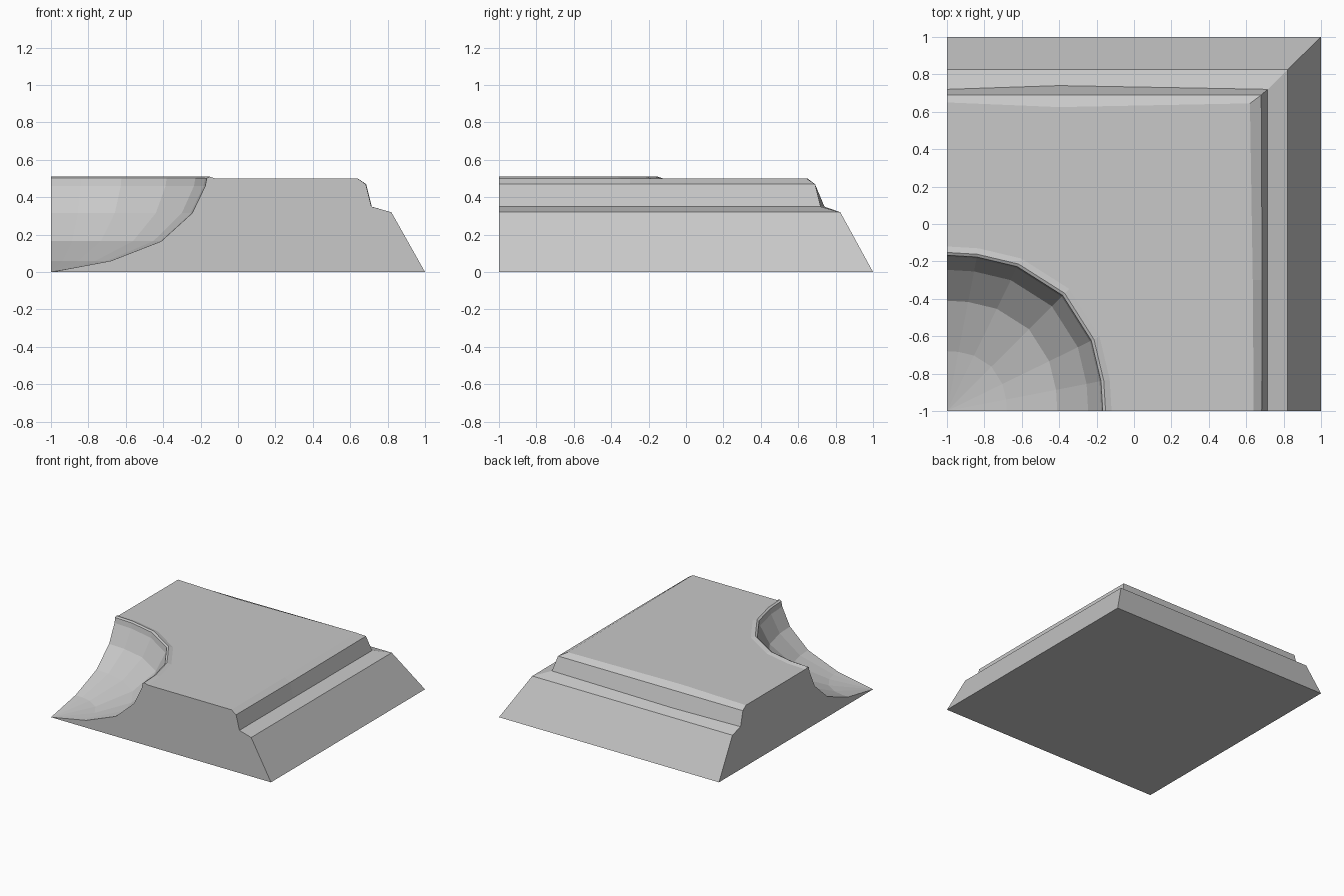
import bpy, bmesh
from math import sin, cos, radians

if "Cube" in bpy.data.objects:
    bpy.data.objects.remove(bpy.data.objects["Cube"], do_unlink=True)

stone = bpy.data.materials.new("grey_stone")
stone.use_nodes = True
GREY = (0.58, 0.58, 0.58, 1)
stone.diffuse_color = GREY
stone.node_tree.nodes["Principled BSDF"].inputs["Base Color"].default_value = GREY

# Stepped moulding, bottom to top: height, back edge (left end, middle),
# corner x and y, side edge (middle, front end)
MOULDING = [
    (0.0, 1.0, 1.0, 1.0, 1.0, 1.0, 1.0),
    (0.32, 0.825, 0.825, 0.82, 0.825, 0.82, 0.82),
    (0.35, 0.72, 0.74, 0.715, 0.72, 0.713, 0.713),
    (0.47, 0.69, 0.69, 0.68, 0.69, 0.685, 0.683),
    (0.50, 0.65, 0.625, 0.62, 0.645, 0.635, 0.64),
]
# Hollow: radius and height, from the deep corner to the raised lip
HOLLOW = [(0.32, 0.06), (0.59, 0.165), (0.755, 0.315), (0.825, 0.46),
          (0.833, 0.502), (0.848, 0.51), (0.88, 0.50)]
ANGLES = [0, 11, 26, 45, 64, 79, 90]

bm = bmesh.new()


def bridge(lower, upper):
    for i in range(len(lower) - 1):
        bm.faces.new((lower[i], lower[i + 1], upper[i + 1], upper[i]))


# Moulding rows run from the left end, round the corner, to the front end
rows = []
for z, left, mid, cx, cy, side, front in MOULDING:
    pts = [(-1, left), (-0.4, mid), (cx, cy), (side, -0.3), (front, -1)]
    rows.append([bm.verts.new((x, y, z)) for x, y in pts])
for lower, upper in zip(rows, rows[1:]):
    bridge(lower, upper)

# Quarter-round hollow, slightly squared along the diagonal
centre = bm.verts.new((-1, -1, 0))
rings = []
for r, z in HOLLOW:
    ring = []
    for deg in ANGLES:
        a = radians(deg)
        rr = r * (1 + 0.05 * sin(2 * a) ** 2)
        ring.append(bm.verts.new((-1 + rr * cos(a), -1 + rr * sin(a), z)))
    rings.append(ring)
for i in range(len(ANGLES) - 1):
    bm.faces.new((centre, rings[0][i], rings[0][i + 1]))
for inner, outer in zip(rings, rings[1:]):
    bridge(inner, outer)

# Top, bottom and the two flat cut sides
bm.faces.new(rings[-1] + rows[-1])
bm.faces.new([centre] + rows[0])
bm.faces.new([centre] + [r[0] for r in rows] + [r[-1] for r in reversed(rings)])
bm.faces.new([centre] + [r[-1] for r in rows] + [r[0] for r in reversed(rings)])
bmesh.ops.recalc_face_normals(bm, faces=bm.faces[:])

mesh = bpy.data.meshes.new("corner_base")
bm.to_mesh(mesh)
bm.free()
mesh.materials.append(stone)
base = bpy.data.objects.new("corner_base", mesh)
bpy.context.collection.objects.link(base)
